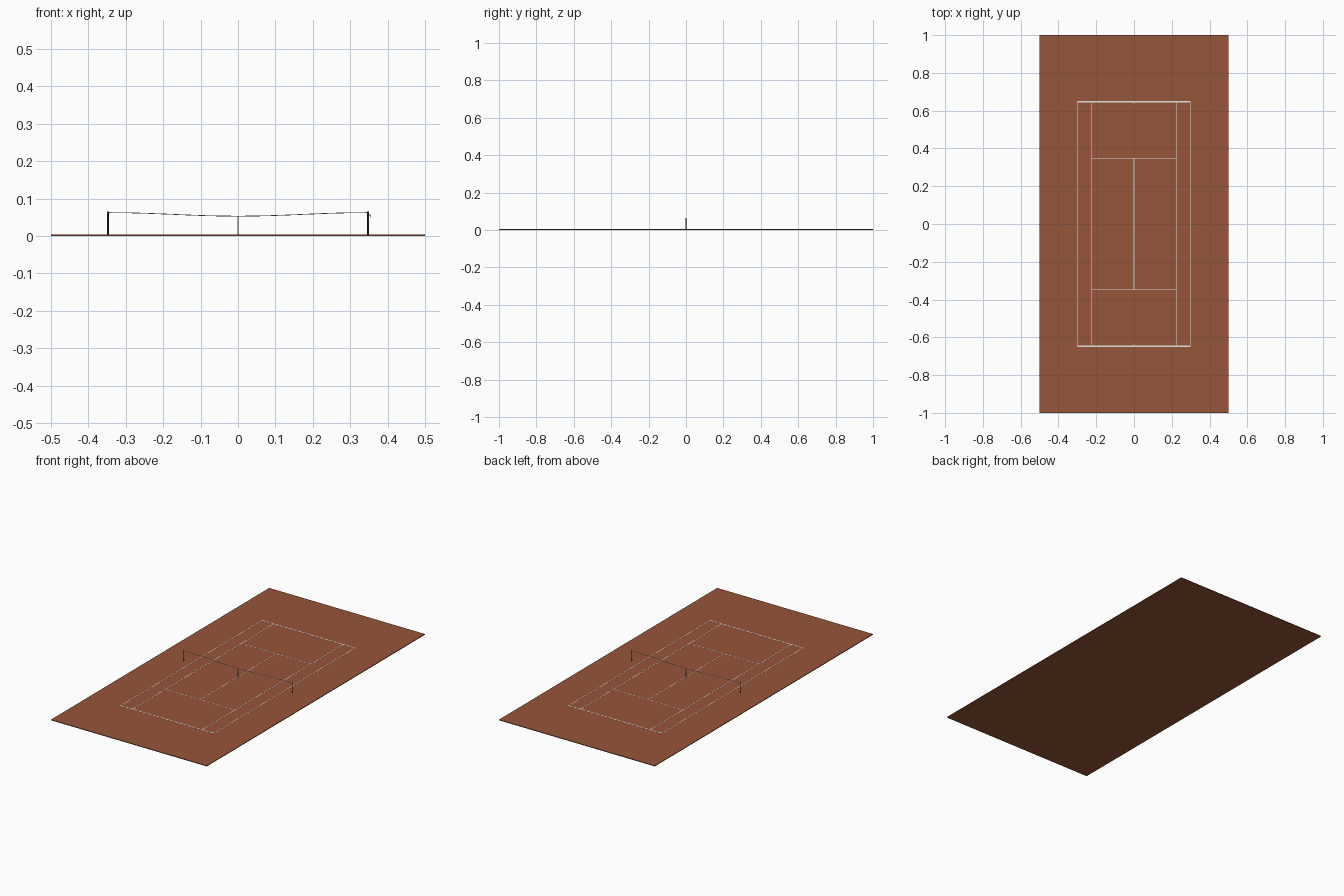
import bpy
import math

cube = bpy.data.objects.get("Cube")
if cube:
    bpy.data.objects.remove(cube, do_unlink=True)


def material(name, color):
    m = bpy.data.materials.new(name)
    m.use_nodes = True
    m.diffuse_color = (*color, 1)
    m.node_tree.nodes["Principled BSDF"].inputs["Base Color"].default_value = (*color, 1)
    return m


clay = material("clay", (0.31, 0.094, 0.041))
white = material("line white", (0.8, 0.8, 0.76))
band_grey = material("net band grey", (0.5, 0.56, 0.57))
dark = material("post dark", (0.03, 0.022, 0.02))
brass = material("crank brass", (0.4, 0.17, 0.05))


def box(name, center, size, mat):
    bpy.ops.mesh.primitive_cube_add(size=1, location=center)
    ob = bpy.context.object
    ob.name = name
    ob.scale = size
    bpy.ops.object.transform_apply(location=False, rotation=False, scale=True)
    ob.data.materials.append(mat)
    return ob


def cylinder(name, center, radius, depth, mat, rotation=(0, 0, 0)):
    bpy.ops.mesh.primitive_cylinder_add(vertices=12, radius=radius, depth=depth,
                                        location=center, rotation=rotation)
    ob = bpy.context.object
    ob.name = name
    ob.data.materials.append(mat)
    bpy.ops.object.shade_smooth_by_angle()
    return ob


# Court slab
TOP = 0.004
box("court_slab", (0, 0, TOP / 2), (1, 2, TOP), clay)


# Painted lines as thin plates
def line(name, x, y, sx, sy):
    box(name, (x, y, TOP + 0.0002), (sx, sy, 0.0005), white)


THIN, WIDE = 0.003, 0.0055
HALF_L, SERVICE, DOUBLES, SINGLES = 0.65, 0.35, 0.3, 0.225
for s, side in ((1, "left"), (-1, "right")):
    line(side + "_doubles_line", s * (DOUBLES - THIN / 2), 0, THIN, 2 * HALF_L)
    line(side + "_singles_line", s * (SINGLES - THIN / 2), 0, THIN, 2 * HALF_L)
for s, end in ((1, "back"), (-1, "front")):
    line(end + "_baseline", 0, s * (HALF_L - WIDE / 2), 2 * DOUBLES, WIDE)
    line(end + "_service_line", 0, s * (SERVICE - THIN / 2), 2 * SINGLES, THIN)
    line(end + "_center_mark", 0, s * (HALF_L - WIDE - 0.003), THIN, 0.006)
line("center_service_line", 0, 0, THIN, 2 * SERVICE)

# Net posts
POST_X, POST_TOP = 0.348, 0.065
for s, side in ((1, "left"), (-1, "right")):
    cylinder(side + "_post", (s * POST_X, 0, (TOP + POST_TOP) / 2),
             0.0025, POST_TOP - TOP, dark)

# Tension crank on the outside of one post
cylinder("crank_axle", (POST_X + 0.004, 0, 0.056), 0.001, 0.004, brass,
         (0, math.pi / 2, 0))
box("crank_handle", (POST_X + 0.0055, 0, 0.053), (0.001, 0.0015, 0.007), brass)

# Sagging band along the top of the net
curve = bpy.data.curves.new("net_band", "CURVE")
curve.dimensions = "3D"
curve.bevel_depth = 0.0011
curve.bevel_resolution = 1
curve.use_fill_caps = True
spline = curve.splines.new("POLY")
STEPS = 24
spline.points.add(STEPS)
for i, p in enumerate(spline.points):
    t = 2 * i / STEPS - 1
    sag = 0.053 + 0.0095 * (1 - math.cos(math.pi * t)) / 2
    p.co = (t * POST_X, 0, sag, 1)
curve.materials.append(band_grey)
band = bpy.data.objects.new("net_band", curve)
bpy.context.collection.objects.link(band)

# Strap holding the net down at the middle
box("center_strap", (0, 0, (TOP + 0.053) / 2), (0.003, 0.0015, 0.053 - TOP), white)
